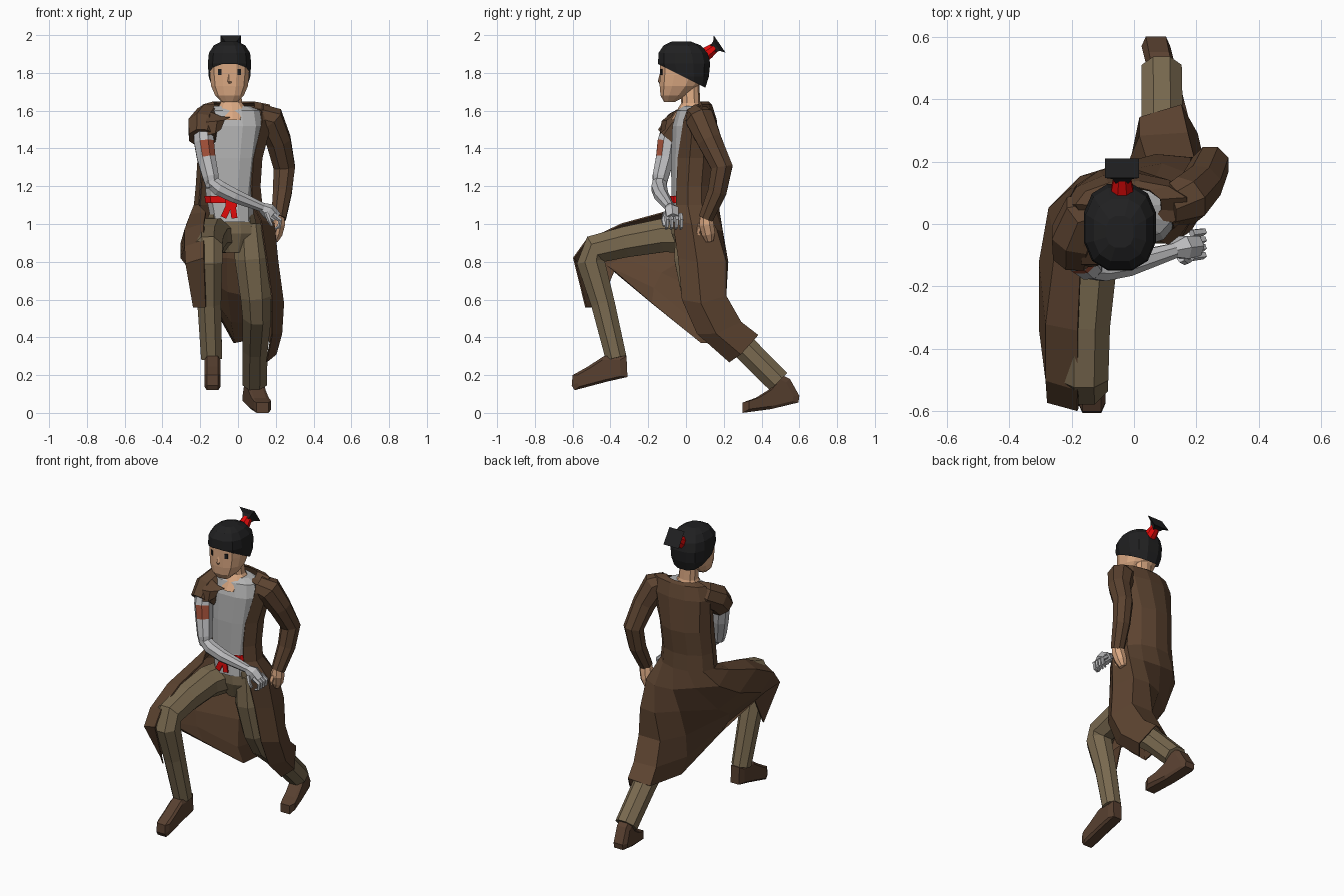
import bpy, bmesh, math
from mathutils import Vector, Matrix


def colour(name, r, g, b):
    m = bpy.data.materials.new(name)
    m.diffuse_color = [((c / 255 + 0.055) / 1.055) ** 2.4 for c in (r, g, b)] + [1]
    return m


COAT = colour("coat brown", 92, 67, 48)
PANTS = colour("trouser khaki", 122, 106, 80)
SKIN = colour("skin", 218, 168, 130)
HAIR = colour("hair black", 32, 32, 33)
RED = colour("red cloth", 226, 10, 10)
SHIRT = colour("shirt grey", 178, 178, 178)
METAL = colour("arm grey", 190, 190, 192)
SHOE = colour("shoe brown", 88, 64, 48)
RUST = colour("rust patch", 165, 82, 58)


def finish(name, bm, *mats):
    bmesh.ops.recalc_face_normals(bm, faces=bm.faces)
    me = bpy.data.meshes.new(name)
    bm.to_mesh(me)
    bm.free()
    for m in mats:
        me.materials.append(m)
    ob = bpy.data.objects.new(name, me)
    bpy.context.collection.objects.link(ob)
    return ob


def skin_rows(rows, closed=True, caps=True):
    """Bridge equal-length rows of points into a bmesh surface."""
    bm = bmesh.new()
    vs = [[bm.verts.new(p) for p in row] for row in rows]
    n = len(rows[0])
    for a, b in zip(vs, vs[1:]):
        for i in range(n if closed else n - 1):
            j = (i + 1) % n
            bm.faces.new((a[i], a[j], b[j], b[i]))
    if closed and caps:
        bm.faces.new(vs[0])
        bm.faces.new(vs[-1])
    return bm


def power(v, p):
    return math.copysign(abs(v) ** p, v)


def stack(sections, n=12, p=0.8):
    """Horizontal rounded sections: z, cx, cy, rx, ry."""
    angles = [2 * math.pi * (i + 0.5) / n for i in range(n)]
    return [[(cx + rx * power(math.cos(a), p), cy + ry * power(math.sin(a), p), z)
             for a in angles] for z, cx, cy, rx, ry in sections]


def tube_rows(pts, n=8, ref=(1, 0, 0)):
    """Rings of given radius along a path: x, y, z, r."""
    P = [Vector(p[:3]) for p in pts]
    rows = []
    for i, p in enumerate(P):
        t = (P[min(i + 1, len(P) - 1)] - P[max(i - 1, 0)]).normalized()
        r = Vector(ref)
        u = (r - t * r.dot(t)).normalized()
        v = t.cross(u)
        rows.append([p + pts[i][3] * (u * math.cos(a) + v * math.sin(a))
                     for a in (2 * math.pi * (k + 0.5) / n for k in range(n))])
    return rows


def tube(name, pts, mat, n=8, ref=(1, 0, 0)):
    return finish(name, skin_rows(tube_rows(pts, n, ref)), mat)


def plate(name, centre, size, rot, mat):
    bm = bmesh.new()
    bmesh.ops.create_cube(bm, size=1)
    bm.transform(Matrix.Translation(centre) @ rot @ Matrix.Diagonal((*size, 1)))
    return finish(name, bm, mat)


# Coat: arcs around the torso, then rows that follow the stepping legs
coat = []
for z, cx, cy, rx, ry in [(1.645, -.02, .06, .11, .06), (1.63, -.005, .06, .18, .075),
                          (1.55, -.015, .06, .20, .10), (1.35, -.04, .05, .17, .13),
                          (1.2, -.05, .04, .17, .125), (1.1, -.05, .04, .18, .13)]:
    angles = [math.radians(210 - 255 * i / 8) for i in range(9)]
    coat.append([(cx + rx * math.cos(a), cy + ry * math.sin(a),
                  z - (.03 if math.sin(a) < 0 and z > 1.6 else 0)) for a in angles])
coat += [
    [(-.17, -.12, 1.06), (-.25, -.08, 1.05), (-.27, .05, 1.0), (-.17, .15, 1.0), (-.04, .19, .97),
     (.09, .19, .96), (.17, .16, .97), (.19, .03, 1.0), (.12, -.07, 1.02)],
    [(-.18, -.34, 1.0), (-.28, -.32, .97), (-.30, -.12, .90), (-.23, .0, .82), (-.06, .15, .82),
     (.07, .22, .80), (.18, .21, .80), (.21, .06, .80), (.15, -.04, .82)],
    [(-.18, -.53, .91), (-.28, -.50, .88), (-.30, -.34, .82), (-.22, -.13, .74), (-.06, .09, .64),
     (.04, .21, .62), (.19, .21, .62), (.24, .08, .58), (.18, -.02, .60)],
    [(-.18, -.595, .82), (-.275, -.57, .79), (-.27, -.42, .78), (-.18, -.17, .66), (-.04, .05, .48),
     (.02, .28, .48), (.17, .29, .48), (.23, .16, .42), (.18, .06, .42)],
    [(-.17, -.53, .56), (-.235, -.46, .56), (-.22, -.38, .75), (-.13, -.18, .58), (-.02, .08, .37),
     (.02, .34, .38), (.15, .38, .41), (.20, .29, .31), (.15, .23, .27)]]
ob = finish("long_coat", skin_rows(coat, closed=False), COAT)
sol = ob.modifiers.new("cloth", "SOLIDIFY")
sol.thickness, sol.offset = 0.008, 0

# Sleeves: one long, one torn off at the shoulder, with a torn chest flap
tube("left_sleeve", [(.11, .06, 1.575, .065), (.165, .075, 1.555, .082), (.215, .125, 1.44, .07),
                     (.245, .19, 1.30, .062), (.235, .165, 1.17, .054), (.215, .105, 1.03, .042)], COAT)
tube("torn_sleeve", [(-.10, .05, 1.58, .06), (-.155, .03, 1.56, .082),
                     (-.185, -.04, 1.52, .086), (-.19, -.095, 1.455, .075)], COAT)
finish("torn_flap", skin_rows([[(-.16, -.06, 1.60), (-.09, -.075, 1.57), (-.04, -.08, 1.565)],
                               [(-.17, -.13, 1.54), (-.11, -.13, 1.545), (-.07, -.10, 1.55)],
                               [(-.16, -.14, 1.47), (-.12, -.135, 1.48), (-.09, -.11, 1.50)]],
                              closed=False), COAT)

# Shirt, belt and knot tails
finish("shirt", skin_rows(stack([(1.01, -.03, .01, .115, .10), (1.15, -.045, .02, .128, .10),
                                 (1.35, -.04, .03, .148, .112), (1.52, -.03, .03, .165, .105),
                                 (1.60, -.03, .035, .15, .085), (1.625, -.035, .04, .10, .06)])), SHIRT)
finish("belt", skin_rows(stack([(1.11, -.04, .02, .136, .112), (1.148, -.045, .02, .136, .111)]),
                         caps=False), RED)
plate("belt_knot", (-.035, -.096, 1.115), (.06, .009, .05), Matrix.Identity(4), RED)
for i, (x, tilt) in enumerate([(-.058, 25), (-.025, -8)]):
    plate(f"belt_tail_{i}", (x, -.098, 1.075), (.032, .009, .09),
          Matrix.Rotation(math.radians(tilt), 4, "Y"), RED)

# Trousers
finish("trouser_seat", skin_rows(stack([(.85, -.02, .03, .06, .07), (.95, -.03, .03, .14, .11),
                                        (1.05, -.035, .02, .125, .10)])), PANTS)
tube("right_trouser_leg", [(-.10, .03, .94, .10), (-.143, -.12, .94, .096), (-.158, -.32, .905, .088),
                           (-.16, -.485, .865, .084), (-.157, -.505, .80, .08),
                           (-.152, -.44, .58, .068), (-.14, -.37, .29, .06)], PANTS)
tube("left_trouser_leg", [(.06, .03, 1.0, .09), (.075, .03, .82, .10), (.095, .06, .62, .088),
                          (.10, .11, .52, .082), (.09, .31, .345, .072), (.088, .49, .165, .07)], PANTS)


# Shoes: side profile with rounded flanks
def shoe(name, profile, centre_x, half):
    cy = sum(p[0] for p in profile) / len(profile)
    cz = sum(p[1] for p in profile) / len(profile)
    rows = []
    for off, k in ((-1, .78), (-.7, 1), (.7, 1), (1, .78)):
        rows.append([(centre_x(y) + off * half, cy + (y - cy) * k, cz + (z - cz) * k)
                     for y, z in profile])
    finish(name, skin_rows(rows), SHOE)


shoe("right_shoe", [(-.59, .12), (-.605, .145), (-.60, .20), (-.52, .245), (-.435, .30),
                    (-.315, .30), (-.31, .19), (-.42, .165)], lambda y: -.135, .043)
shoe("left_shoe", [(.30, 0), (.30, .055), (.37, .08), (.45, .13), (.51, .20), (.55, .18),
                   (.60, .09), (.595, .055), (.45, .02)], lambda y: .13 - (y - .3) * .2, .046)

# Right arm: grey replacement limb with a rust patch on the upper arm
bm = skin_rows(tube_rows([(-.185, -.08, 1.50, .055), (-.18, -.098, 1.435, .057),
                          (-.168, -.11, 1.35, .053), (-.145, -.135, 1.25, .046),
                          (-.135, -.14, 1.195, .036)]))
bmesh.ops.recalc_face_normals(bm, faces=bm.faces)
for f in bm.faces:
    c = f.calc_center_median()
    if 1.36 < c.z < 1.43 and f.normal.y < -.3 and f.normal.x > -.5:
        f.material_index = 1
finish("right_upper_arm", bm, METAL, RUST)
tube("right_forearm", [(-.155, -.14, 1.235, .036), (-.10, -.142, 1.19, .044), (-.02, -.13, 1.15, .04),
                       (.13, -.085, 1.088, .026)], METAL, ref=(0, 1, 0))
tube("right_palm", [(.12, -.085, 1.09, .024), (.16, -.075, 1.07, .042), (.20, -.07, 1.03, .036)],
     METAL, 6, (0, 1, 0))
for i in range(4):
    y = -.105 + .025 * i
    tube(f"right_finger_{i}", [(.185, y, 1.05, .014), (.222, y + .005, 1.02, .013),
                               (.218, y + .005, .985, .01), (.195, y, .975, .007)], METAL, 5, (0, 1, 0))
tube("right_thumb", [(.15, -.11, 1.06, .014), (.165, -.12, 1.02, .012), (.18, -.115, .99, .008)],
     METAL, 5)

# Left hand
tube("left_hand", [(.215, .107, 1.05, .034), (.21, .108, 1.0, .042), (.20, .118, .95, .038),
                   (.19, .125, .91, .022)], SKIN)
tube("left_thumb", [(.20, .08, 1.0, .016), (.19, .065, .96, .012), (.185, .07, .935, .008)], SKIN, 5)

# Neck and head
finish("neck", skin_rows(stack([(1.55, -.03, .0, .06, .08), (1.60, -.03, .02, .085, .07),
                                (1.64, -.035, .025, .06, .05), (1.76, -.045, .02, .055, .05)], 10)), SKIN)
finish("head", skin_rows(stack([(1.645, -.045, -.088, .042, .028), (1.68, -.045, -.065, .078, .072),
                                (1.73, -.045, -.038, .1, .104), (1.79, -.045, -.02, .107, .122),
                                (1.87, -.045, -.015, .107, .126), (1.93, -.045, -.01, .085, .10)])), SKIN)
tube("nose", [(-.045, -.13, 1.80, .008), (-.045, -.137, 1.755, .013), (-.045, -.126, 1.74, .009)], SKIN, 5)
for s, side in ((-1, "right"), (1, "left")):
    plate(f"{side}_eye", (-.045 + s * .05, -.13, 1.805), (.02, .009, .03),
          Matrix.Rotation(math.radians(s * 30), 4, "Z"), HAIR)

# Hair cap, trimmed along a line sloping down to the nape
bm = skin_rows(stack([(1.69, -.045, .02, .085, .075), (1.78, -.045, .0, .113, .124),
                      (1.85, -.045, -.01, .118, .142), (1.905, -.045, -.015, .112, .134),
                      (1.945, -.045, -.02, .086, .102), (1.966, -.045, -.025, .045, .052)]))
bmesh.ops.bisect_plane(bm, geom=bm.verts[:] + bm.edges[:] + bm.faces[:],
                       plane_co=(0, -.15, 1.848), plane_no=(0, .5, 1), clear_inner=True)
finish("hair_cap", bm, HAIR)
tube("hair_tie", [(-.038, .085, 1.885, .042), (-.038, .12, 1.91, .036), (-.038, .152, 1.935, .028)], RED)
tube("hair_tuft", [(-.038, .14, 1.927, .028), (-.038, .162, 1.942, .045), (-.038, .178, 1.953, .077)],
     HAIR, 4)
